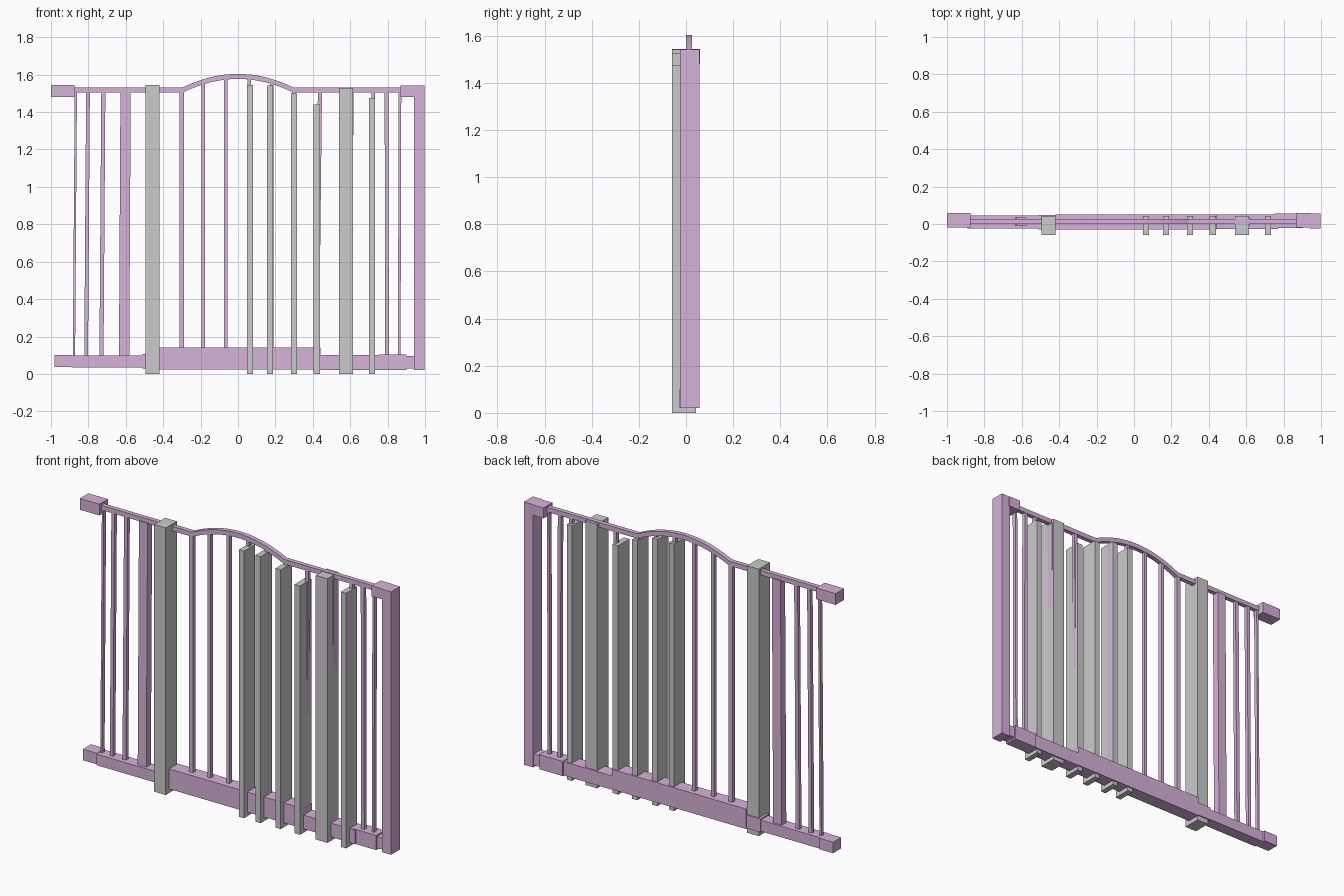
import bpy, bmesh

if "Cube" in bpy.data.objects:
    bpy.data.objects.remove(bpy.data.objects["Cube"])

pink = bpy.data.materials.new("pink_paint")
pink.diffuse_color = (0.68, 0.45, 0.70, 1)
pink.use_nodes = True
pink.node_tree.nodes["Principled BSDF"].inputs["Base Color"].default_value = pink.diffuse_color


def finish(name, bm, mat):
    bmesh.ops.recalc_face_normals(bm, faces=bm.faces)
    me = bpy.data.meshes.new(name)
    bm.to_mesh(me)
    bm.free()
    ob = bpy.data.objects.new(name, me)
    bpy.context.collection.objects.link(ob)
    if mat:
        me.materials.append(mat)
    return ob


def sweep(name, sections, mat=pink):
    """Join a chain of four-cornered sections and cap both ends."""
    bm = bmesh.new()
    rings = [[bm.verts.new(p) for p in s] for s in sections]
    for a, b in zip(rings, rings[1:]):
        for i in range(4):
            j = (i + 1) % 4
            bm.faces.new((a[i], a[j], b[j], b[i]))
    bm.faces.new(rings[0])
    bm.faces.new(rings[-1])
    return finish(name, bm, mat)


def bar(name, x, w, y0, y1, z0, z1, lean=0.0, mat=pink):
    """Upright bar; lean shifts its top in x."""
    def ring(cx, z):
        return [(cx - w / 2, y0, z), (cx + w / 2, y0, z),
                (cx + w / 2, y1, z), (cx - w / 2, y1, z)]
    return sweep(name, [ring(x, z0), ring(x + lean, z1)], mat)


def box(name, x0, x1, y0, y1, z0, z1):
    return bar(name, (x0 + x1) / 2, x1 - x0, y0, y1, z0, z1)


def rail_bottom(x):
    return 1.505 + 0.072 * max(0, 1 - (x / 0.295) ** 2)


# Top handrail with raised arch
xs = [-0.9] + [-0.295 + 0.59 * i / 16 for i in range(17)] + [0.9]
sweep("top_rail", [[(x, 0.0, rail_bottom(x)), (x, 0.026, rail_bottom(x)),
                    (x, 0.026, rail_bottom(x) + 0.027),
                    (x, 0.0, rail_bottom(x) + 0.027)] for x in xs])

# End blocks and end post
box("top_left_block", -1.0, -0.875, -0.018, 0.06, 1.48, 1.545)
box("top_right_block", 0.87, 0.945, -0.02, 0.06, 1.48, 1.541)
box("end_post", 0.94, 0.997, -0.025, 0.057, 0.02, 1.541)

# Stepped bottom rail
box("bottom_left_block", -0.98, -0.89, -0.018, 0.055, 0.036, 0.1)
box("bottom_left_rail", -0.89, -0.51, -0.024, 0.045, 0.034, 0.098)
box("bottom_left_collar", -0.51, -0.42, -0.029, 0.049, 0.029, 0.106)
box("bottom_middle_rail", -0.42, 0.44, -0.03, 0.05, 0.024, 0.14)
box("bottom_right_rail", 0.44, 0.77, -0.028, 0.05, 0.022, 0.102)
box("bottom_right_collar", 0.75, 0.9, -0.022, 0.056, 0.02, 0.105)
box("bottom_right_foot", 0.9, 0.945, -0.015, 0.05, 0.03, 0.095)

# Pink balusters: x, width, lean
for x, w, lean in [(-0.877, 0.012, 0.01), (-0.812, 0.02, 0.01),
                   (-0.73, 0.022, 0.01), (-0.302, 0.024, 0), (-0.186, 0.02, 0),
                   (-0.065, 0.018, 0), (0.06, 0.018, 0), (0.18, 0.018, 0),
                   (0.3, 0.022, 0), (0.422, 0.022, 0.016), (0.715, 0.02, 0.008),
                   (0.797, 0.02, -0.003), (0.862, 0.014, 0.004)]:
    bar("baluster", x, w, 0.002, 0.024, 0.09, rail_bottom(x) + 0.006, lean)

# Pink gate stiles
for x, lean in [(-0.609, 0.008), (0.582, 0.008)]:
    bar("gate_stile", x, 0.055, -0.008, 0.034, 0.09, 1.51, lean)

# Grey slats and posts: x, width, height
for name, x, w, h in [("grey_post", -0.458, 0.075, 1.545),
                      ("grey_slat", 0.064, 0.033, 1.545),
                      ("grey_slat", 0.171, 0.033, 1.542),
                      ("grey_slat", 0.299, 0.033, 1.5),
                      ("grey_slat", 0.422, 0.035, 1.44),
                      ("grey_post", 0.577, 0.075, 1.528),
                      ("grey_slat", 0.717, 0.033, 1.476)]:
    bar(name, x, w, -0.06, 0.042, 0.0, h, 0, None)
